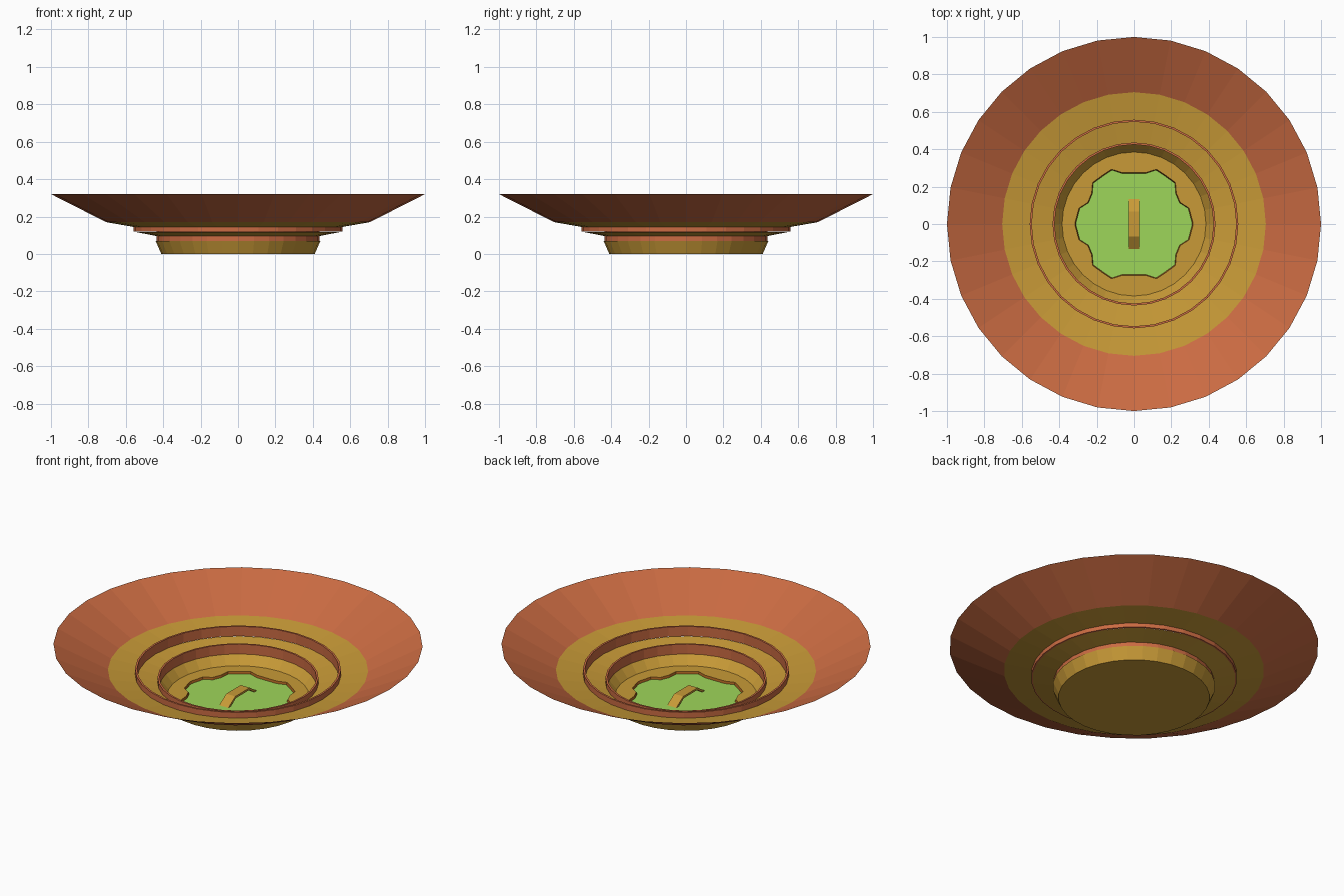
import bpy, bmesh, math

cube = bpy.data.objects.get("Cube")
if cube:
    bpy.data.objects.remove(cube, do_unlink=True)

SIDES = 32


def make_material(name, rgb):
    mat = bpy.data.materials.new(name)
    mat.use_nodes = True
    linear = [((c / 255 + 0.055) / 1.055) ** 2.4 for c in rgb] + [1]
    mat.diffuse_color = linear
    mat.node_tree.nodes["Principled BSDF"].inputs["Base Color"].default_value = linear
    return mat


clay = make_material("clay orange", (202, 107, 66))
ochre = make_material("ochre yellow", (200, 154, 55))
green = make_material("leaf green", (158, 214, 90))
brown = make_material("edge brown", (160, 92, 30))


def finish(name, bm, *mats):
    mesh = bpy.data.meshes.new(name)
    bm.to_mesh(mesh)
    bm.free()
    for mat in mats:
        mesh.materials.append(mat)
    obj = bpy.data.objects.new(name, mesh)
    bpy.context.collection.objects.link(obj)
    return obj


def lathe(name, profile, mat, closed=False):
    """Revolve (radius, height) points around z with flat facets."""
    bm = bmesh.new()
    loops = []
    for r, z in profile:
        angles = [math.tau * i / SIDES for i in range(SIDES)]
        loops.append([bm.verts.new((r * math.cos(a), r * math.sin(a), z)) for a in angles])
    pairs = list(zip(loops, loops[1:]))
    if closed:
        pairs.append((loops[-1], loops[0]))
    for low, high in pairs:
        for i in range(SIDES):
            j = (i + 1) % SIDES
            bm.faces.new((low[i], low[j], high[j], high[i]))
    if closed:
        bmesh.ops.recalc_face_normals(bm, faces=bm.faces)
    return finish(name, bm, mat)


# Flared dish, stepped up in plates
lathe("outer_brim", [(1.0, 0.32), (0.705, 0.17)], clay)
lathe("upper_plate", [(0.705, 0.17), (0.55, 0.143)], ochre)
lathe("lower_plate", [(0.55, 0.118), (0.428, 0.094)], ochre)

# Thin upright bands between the plates
for name, r, z in (("outer_band", 0.558, 0.12), ("inner_band", 0.436, 0.07)):
    lathe(name, [(r, z), (r, z + 0.058), (r - 0.011, z + 0.058), (r - 0.011, z)], clay, True)

# Base cup
lathe("base_cup", [(0.385, 0.018), (0.428, 0.07), (0.441, 0.07), (0.41, 0.0)], ochre)
bm = bmesh.new()
bmesh.ops.create_circle(bm, cap_ends=True, segments=SIDES, radius=0.41)
bmesh.ops.reverse_faces(bm, faces=bm.faces)
finish("base_underside", bm, ochre)

# Wavy pool outline, one quarter mirrored to four
quarter = [(0.315, 0.01), (0.295, 0.085), (0.248, 0.115), (0.227, 0.165), (0.222, 0.222),
           (0.17, 0.26), (0.12, 0.293), (0.065, 0.275), (0.012, 0.275)]
half = quarter + [(-x, y) for x, y in reversed(quarter)]
outline = half + [(-x, -y) for x, y in half]


def ring_of(bm, scale, z):
    return [bm.verts.new((x * scale, y * scale, z)) for x, y in outline]


# Cup floor with the wavy opening
bm = bmesh.new()
hole = ring_of(bm, 1, 0.018)
rim = [bm.verts.new((0.385 * math.cos(math.tau * i / SIDES),
                     0.385 * math.sin(math.tau * i / SIDES), 0.018)) for i in range(SIDES)]
edges = [bm.edges.new((loop[i - 1], loop[i])) for loop in (hole, rim) for i in range(len(loop))]
bmesh.ops.triangle_fill(bm, edges=edges, use_beauty=True, normal=(0, 0, 1))
bmesh.ops.recalc_face_normals(bm, faces=bm.faces)
bm.normal_update()
down = [f for f in bm.faces if f.normal.z < 0]
bmesh.ops.reverse_faces(bm, faces=down)
finish("cup_floor", bm, ochre)

# Sunken green pool with a brown sloped edge
bm = bmesh.new()
top, bottom = ring_of(bm, 1, 0.018), ring_of(bm, 0.983, 0.005)
bm.faces.new(bottom)
for i in range(len(top)):
    bm.faces.new((top[i - 1], top[i], bottom[i], bottom[i - 1])).material_index = 1
finish("green_pool", bm, green, brown)

# Small arched strip standing in the middle
bm = bmesh.new()
arch = [(-0.135, 0.005), (-0.068, 0.048), (0.068, 0.048), (0.135, 0.005),
        (0.112, 0.005), (0.062, 0.036), (-0.062, 0.036), (-0.112, 0.005)]
left, right = ([bm.verts.new((x, y, z)) for y, z in arch] for x in (-0.03, 0.03))
bm.faces.new(left)
bm.faces.new(right)
for i in range(len(arch)):
    bm.faces.new((left[i - 1], left[i], right[i], right[i - 1]))
bmesh.ops.recalc_face_normals(bm, faces=bm.faces)
finish("arched_strip", bm, ochre)
